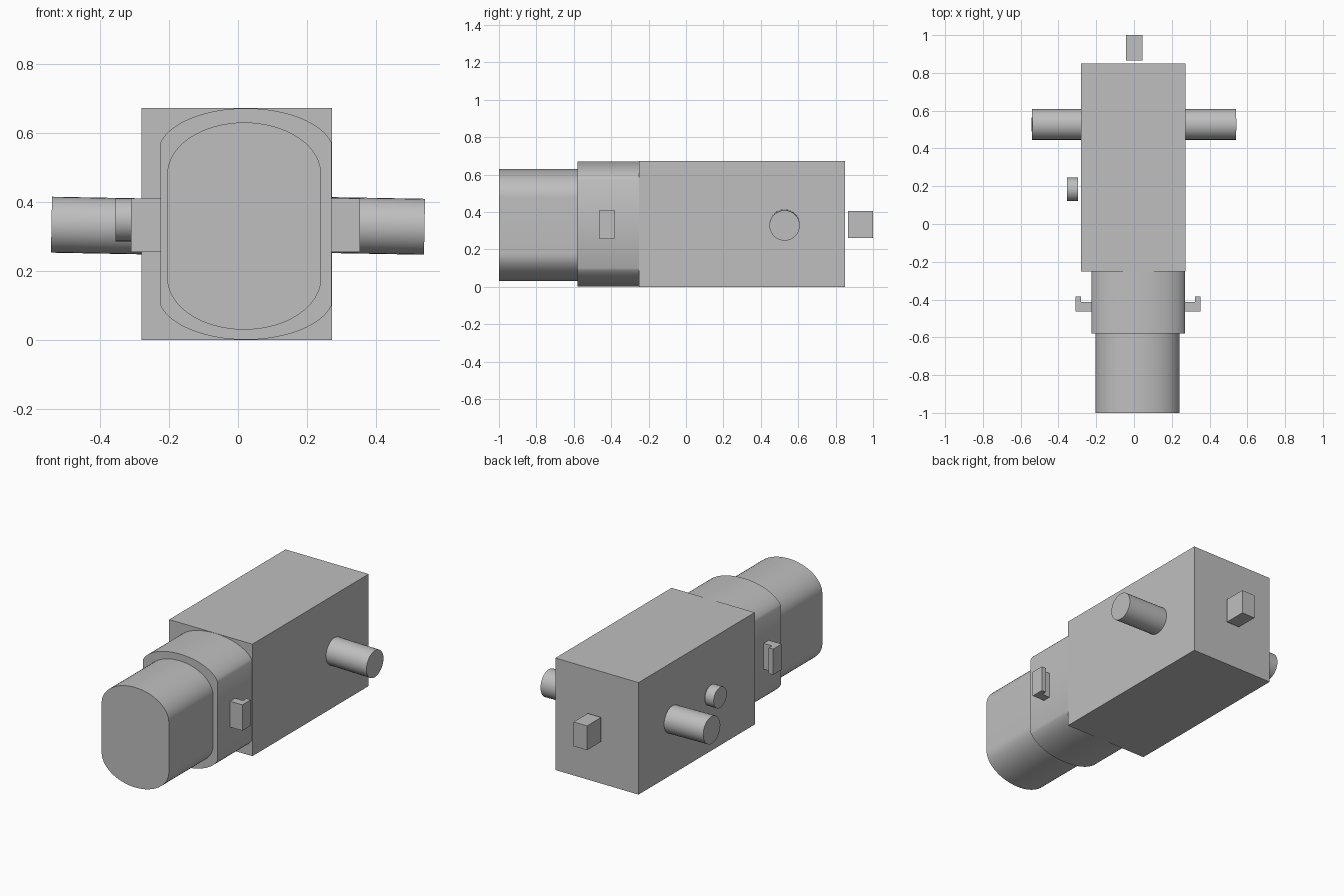
import bpy
import bmesh
import math
from mathutils import Matrix, Vector

if "Cube" in bpy.data.objects:
    bpy.data.objects.remove(bpy.data.objects["Cube"], do_unlink=True)

grey = bpy.data.materials.new("plain grey")
grey.use_nodes = True
grey.diffuse_color = (0.52, 0.52, 0.52, 1)
grey.node_tree.nodes["Principled BSDF"].inputs["Base Color"].default_value = grey.diffuse_color


def finish(name, bm, smooth=False):
    bmesh.ops.recalc_face_normals(bm, faces=bm.faces)
    mesh = bpy.data.meshes.new(name)
    bm.to_mesh(mesh)
    bm.free()
    mesh.materials.append(grey)
    obj = bpy.data.objects.new(name, mesh)
    bpy.context.collection.objects.link(obj)
    if smooth:
        bpy.ops.object.select_all(action="DESELECT")
        obj.select_set(True)
        bpy.context.view_layer.objects.active = obj
        bpy.ops.object.shade_smooth_by_angle(angle=math.radians(30))
    return obj


def prism(name, points, direction, smooth=False):
    """Extrude a closed outline along a direction."""
    bm = bmesh.new()
    face = bm.faces.new([bm.verts.new(p) for p in points])
    top = bmesh.ops.extrude_face_region(bm, geom=[face], use_keep_orig=True)["geom"]
    moved = [v for v in top if isinstance(v, bmesh.types.BMVert)]
    bmesh.ops.translate(bm, verts=moved, vec=direction)
    return finish(name, bm, smooth)


def box(name, low, high):
    x0, y0, z0 = low
    x1, y1, z1 = high
    outline = [(x0, y0, z0), (x1, y0, z0), (x1, y1, z0), (x0, y1, z0)]
    return prism(name, outline, (0, 0, z1 - z0))


def rod(name, start, end, radius):
    start, end = Vector(start), Vector(end)
    axis = end - start
    turn = axis.to_track_quat("Z", "Y").to_matrix().to_4x4()
    bm = bmesh.new()
    bmesh.ops.create_cone(bm, cap_ends=True, segments=32, radius1=radius, radius2=radius,
                          depth=axis.length, matrix=Matrix.Translation((start + end) / 2) @ turn)
    return finish(name, bm, True)


def rounded_can(name, x_mid, z_mid, half_w, half_h, arc_w, arc_h, y0, y1):
    """Flat-sided can whose top and bottom are elliptical arcs clipped at the sides."""
    start = math.acos(min(1, half_w / arc_w))
    steps = 32
    arc = []
    for i in range(steps + 1):
        a = start + (math.pi - 2 * start) * i / steps
        arc.append((arc_w * math.cos(a), half_h - arc_h + arc_h * math.sin(a)))
    outline = arc + [(-x, -z) for x, z in arc]
    return prism(name, [(x_mid + x, y0, z_mid + z) for x, z in outline], (0, y1 - y0, 0), True)


# Gearbox and motor
box("gearbox_housing", (-0.28, -0.252, 0), (0.272, 0.85, 0.672))
rounded_can("motor_collar", 0.023, 0.336, 0.248, 0.335, 0.255, 0.13, -0.58, -0.252)
rounded_can("motor_can", 0.018, 0.33, 0.223, 0.3, 0.223, 0.15, -1, -0.58)

# Output shafts, each drooping very slightly towards +x
rod("right_shaft", (-0.54, 0.527, 0.334), (-0.27, 0.527, 0.329), 0.081)
rod("left_shaft", (0.26, 0.527, 0.333), (0.54, 0.527, 0.328), 0.081)

# Locating peg and rear tab
rod("locating_peg", (-0.355, 0.183, 0.348), (-0.296, 0.183, 0.348), 0.062)
box("rear_tab", (-0.043, 0.866, 0.26), (0.046, 1, 0.406))

# Hooked strap clips on both sides of the collar
for name, root, tip, side in (("left_clip", 0.27, 0.353, 1), ("right_clip", -0.225, -0.31, -1)):
    inner = tip - side * 0.029
    hook = [(root, -0.463), (tip, -0.463), (tip, -0.383),
            (inner, -0.383), (inner, -0.414), (root, -0.414)]
    prism(name, [(x, y, 0.255) for x, y in hook], (0, 0, 0.155))
